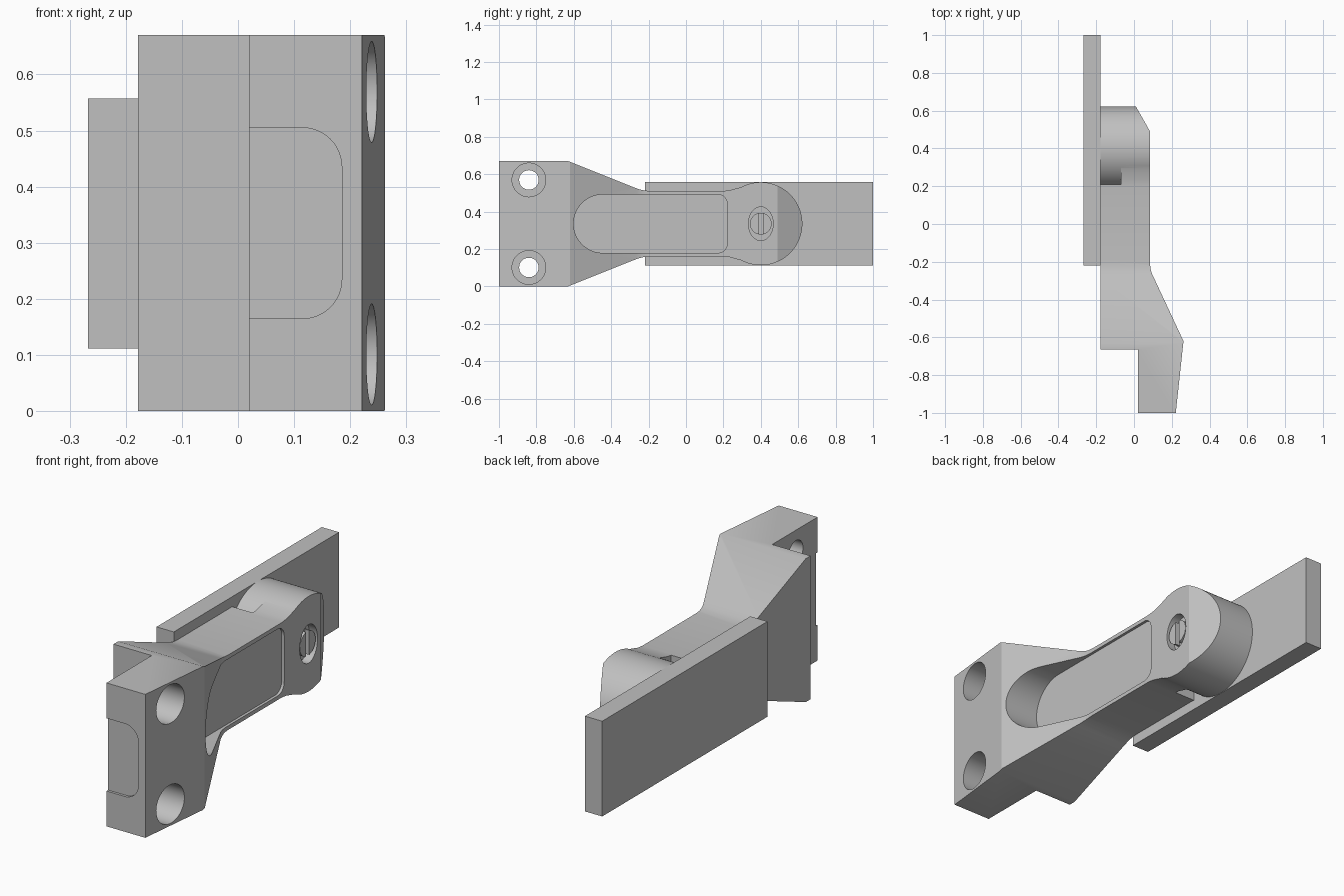
import bpy, bmesh, math

start = bpy.data.objects.get("Cube")
if start:
    bpy.data.objects.remove(start, do_unlink=True)

grey = bpy.data.materials.new("plain grey")
grey.use_nodes = True
COLOUR = (0.53, 0.53, 0.53, 1)
grey.diffuse_color = COLOUR
grey.node_tree.nodes["Principled BSDF"].inputs["Base Color"].default_value = COLOUR

MID = 0.335  # height of the symmetry plane


def arc(cx, cy, r, a0, a1, n=24, ry=None):
    """Points on an arc, angles in degrees."""
    ry = ry or r
    steps = [math.radians(a0 + (a1 - a0) * i / n) for i in range(n + 1)]
    return [(cx + r * math.cos(a), cy + ry * math.sin(a)) for a in steps]


def circle(cx, cy, r, n=64, ry=None):
    return arc(cx, cy, r, 0, 360, n, ry)[:-1]


def prism(name, pts, axis, lo, hi):
    """Extrude a flat outline along one axis."""
    place = {"x": lambda p, h: (h, p[0], p[1]),
             "y": lambda p, h: (p[0], h, p[1]),
             "z": lambda p, h: (p[0], p[1], h)}[axis]
    bm = bmesh.new()
    ends = [[bm.verts.new(place(p, h)) for p in pts] for h in (lo, hi)]
    for end in ends:
        bm.faces.new(end)
    n = len(pts)
    for i in range(n):
        j = (i + 1) % n
        bm.faces.new((ends[0][i], ends[0][j], ends[1][j], ends[1][i]))
    bmesh.ops.recalc_face_normals(bm, faces=bm.faces)
    me = bpy.data.meshes.new(name)
    bm.to_mesh(me)
    bm.free()
    me.materials.append(grey)
    ob = bpy.data.objects.new(name, me)
    bpy.context.scene.collection.objects.link(ob)
    return ob


def rect(a0, a1, b0, b1):
    return [(a0, b0), (a1, b0), (a1, b1), (a0, b1)]


def combine(ob, tool, operation="DIFFERENCE"):
    """Apply a boolean and discard its tool."""
    mod = ob.modifiers.new("cut", "BOOLEAN")
    mod.operation, mod.solver, mod.object = operation, "EXACT", tool
    graph = bpy.context.evaluated_depsgraph_get()
    me = bpy.data.meshes.new_from_object(ob.evaluated_get(graph))
    ob.modifiers.clear()
    ob.data = me
    bpy.data.objects.remove(tool, do_unlink=True)


# Lever body: side outline intersected with plan outline
upper = [(-1, 0.335), (-0.63, 0.335), (-0.28, 0.195), (-0.25, 0.184),
         (-0.22, 0.177), (-0.19, 0.175), (0.2, 0.175), (0.235, 0.179), (0.27, 0.189)]
upper += arc(0.4, 0, 0.222, 118, 0, 32)
outline = [(y, MID + h) for y, h in upper]
outline += [(y, MID - h) for y, h in reversed(upper[:-1])]
body = prism("lever_body", outline, "x", -0.178, 0.4)
plan = [(-0.3, 0.7), (-0.035, 0.7), (0.01, 0.622), (0.085, 0.49), (0.085, -0.215),
        (0.088, -0.24), (0.096, -0.265), (0.262, -0.62), (0.22, -1.01),
        (0.02, -1.01), (0.02, -0.665), (-0.3, -0.665)]
combine(body, prism("plan_tool", plan, "z", -0.1, 0.8), "INTERSECT")

# Gap between the arm and the round hub, on the plate side
gap = prism("gap_tool", rect(0.21, 0.4, -0.1, 0.8), "x", -0.3, -0.07)
combine(gap, prism("hub_tool", circle(0.4, MID, 0.222, 96), "x", -0.4, 0))
combine(body, gap)

# Long pocket in the outer face
pocket = (arc(-0.445, MID, 0.156, 90, 270, 40)
          + arc(0.172, MID - 0.108, 0.048, -90, 0, 10)
          + arc(0.172, MID + 0.108, 0.048, 0, 90, 10))
combine(body, prism("pocket_tool", pocket, "x", 0.072, 0.5))

# Two counterbored mounting holes
for side in (-1, 1):
    z = MID + side * 0.234
    combine(body, prism("bore_tool", circle(-0.84, z, 0.052), "x", -0.1, 0.5))
    combine(body, prism("counterbore_tool", circle(-0.84, z, 0.09), "x", 0.12, 0.5))

# Shallow rounded recess in the front end
recess = ([(0, 0.165)] + arc(0.115, 0.235, 0.07, -90, 0, 12)
          + arc(0.115, 0.435, 0.07, 0, 90, 12) + [(0, 0.505)])
combine(body, prism("recess_tool", recess, "y", -1.1, -0.988))

# Oval seat for the pivot screw
combine(body, prism("seat_tool", circle(0.4, MID, 0.066, 64, 0.09), "x", 0.045, 0.2))

# Slotted pivot screw
screw = prism("pivot_screw", circle(0.4, MID, 0.058), "x", 0.04, 0.08)
combine(screw, prism("slot_tool", rect(0.389, 0.411, 0.2, 0.5), "x", 0.058, 0.2))

# Flat backing bar
bar = prism("backing_bar", rect(-0.22, 1, 0.112, 0.557), "x", -0.267, -0.178)

# Smooth rounded walls, sharp corners
for ob in (body, screw, bar):
    bpy.ops.object.select_all(action="DESELECT")
    ob.select_set(True)
    bpy.context.view_layer.objects.active = ob
    bpy.ops.object.shade_smooth_by_angle(angle=math.radians(25))
